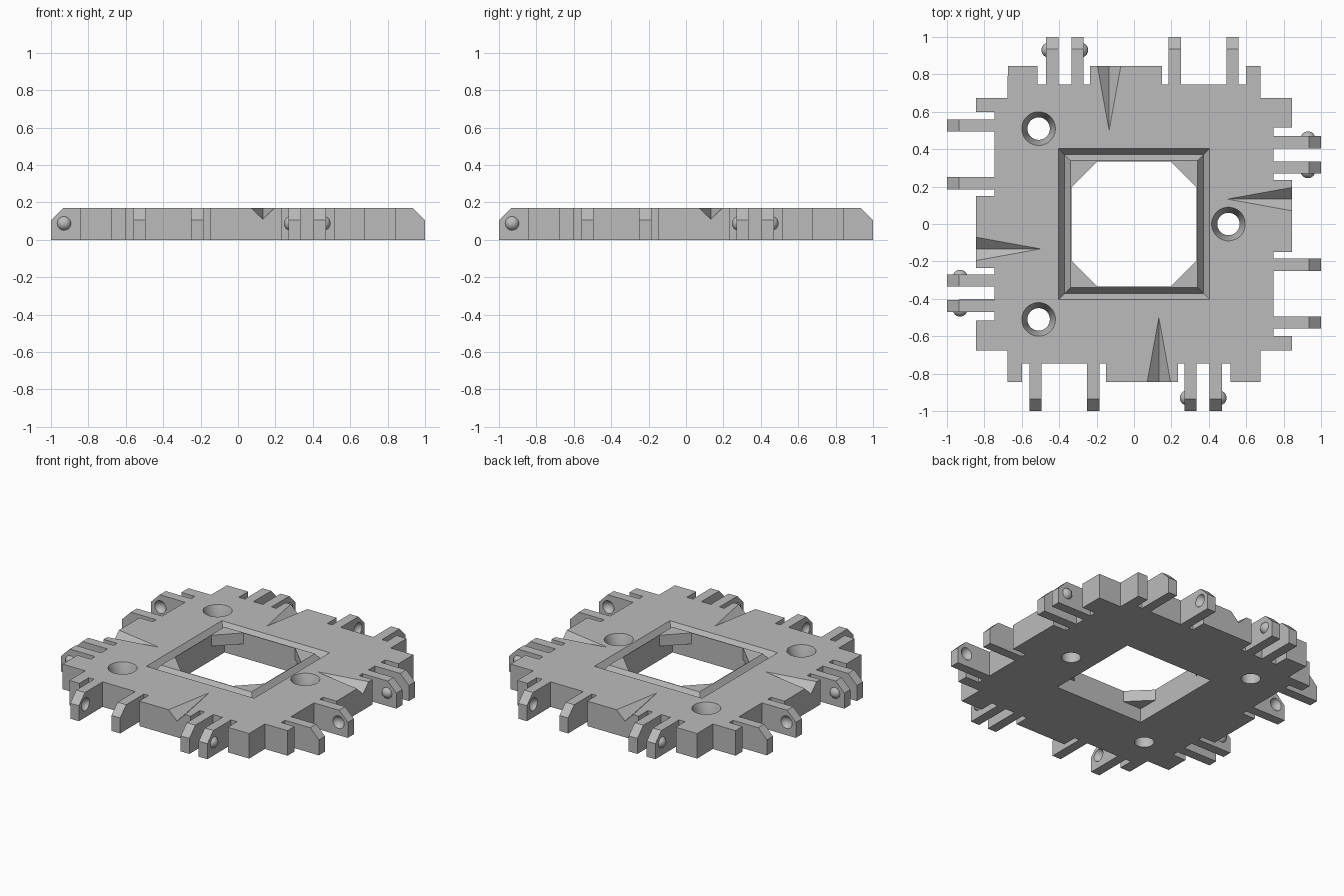
import bpy, bmesh
from math import pi, cos, sin
from mathutils import Matrix, Vector

TOP = 0.17
EDGE = 0.845     # outer face of the plate
CORE = 0.745     # bottom of the edge notches
CORNER = 0.675   # cut-out corner
HOLE = 0.335     # half width of the central opening

if "Cube" in bpy.data.objects:
    bpy.data.objects.remove(bpy.data.objects["Cube"])

grey = bpy.data.materials.new("plain grey")
grey.use_nodes = True
grey.diffuse_color = (0.5, 0.5, 0.5, 1)
grey.node_tree.nodes["Principled BSDF"].inputs["Base Color"].default_value = (0.5, 0.5, 0.5, 1)


def finish(name, bm):
    bmesh.ops.recalc_face_normals(bm, faces=bm.faces)
    mesh = bpy.data.meshes.new(name)
    bm.to_mesh(mesh)
    bm.free()
    mesh.materials.append(grey)
    obj = bpy.data.objects.new(name, mesh)
    bpy.context.collection.objects.link(obj)
    return obj


def prism(name, points, direction):
    """Extrude a flat outline along a direction."""
    bm = bmesh.new()
    face = bm.faces.new([bm.verts.new(p) for p in points])
    new = bmesh.ops.extrude_face_region(bm, geom=[face])["geom"]
    bmesh.ops.translate(bm, vec=direction, verts=[v for v in new if isinstance(v, bmesh.types.BMVert)])
    return finish(name, bm)


def lathe(name, profile, sides, centre=(0, 0), closed=False):
    """Turn a (radius, z) profile; a closed profile gives a ring."""
    bm = bmesh.new()
    scale = 2 ** 0.5 if sides == 4 else 1
    angles = [2 * pi * (i + 0.5) / sides for i in range(sides)]
    rings = [[bm.verts.new((centre[0] + r * scale * cos(a), centre[1] + r * scale * sin(a), z))
              for a in angles] for r, z in profile]
    pairs = list(zip(rings, rings[1:]))
    if closed:
        pairs.append((rings[-1], rings[0]))
    else:
        bm.faces.new(rings[0])
        bm.faces.new(rings[-1])
    for low, high in pairs:
        for i in range(sides):
            j = (i + 1) % sides
            bm.faces.new((low[i], low[j], high[j], high[i]))
    return finish(name, bm)


def ball(name, centre, radius):
    bm = bmesh.new()
    bmesh.ops.create_uvsphere(bm, u_segments=24, v_segments=16, radius=radius,
                              matrix=Matrix.Translation(centre))
    for f in bm.faces:
        f.smooth = True
    return finish(name, bm)


def cut(obj, cutter):
    """Subtract the cutter, bake the result and delete the cutter."""
    cutter.hide_render = True
    mod = obj.modifiers.new("cut", "BOOLEAN")
    mod.operation, mod.solver, mod.object = "DIFFERENCE", "EXACT", cutter
    graph = bpy.context.evaluated_depsgraph_get()
    graph.update()
    mesh = bpy.data.meshes.new_from_object(obj.evaluated_get(graph))
    obj.modifiers.clear()
    obj.data = mesh
    bpy.data.objects.remove(cutter)


def turn(obj, quarter):
    obj.data.transform(Matrix.Rotation(quarter * pi / 2, 4, "Z"))
    return obj


# Plate outline: one notched side, repeated around the square
side = [(-CORNER, -CORNER), (-CORNER, -EDGE)]
for start, end in ((-0.60, -0.15), (0.235, 0.515)):
    side += [(start, -EDGE), (start, -CORE), (end, -CORE), (end, -EDGE)]
side.append((CORNER, -EDGE))
outline = []
for q in range(4):
    spin = Matrix.Rotation(q * pi / 2, 3, "Z")
    outline += [spin @ Vector((x, y, 0)) for x, y in side]
plate = prism("plate", outline, (0, 0, TOP))

# Central opening and the V groove around it
cut(plate, lathe("opening_cutter", [(HOLE, -0.1), (HOLE, 0.3)], 4))
slope = 0.05 / 0.0325
high = 0.01
cut(plate, lathe("groove_cutter", [(0.3725, TOP - 0.05), (0.405, TOP), (0.405, TOP + high),
                                   (0.34, TOP + high), (0.34, TOP)], 4, closed=True))

# Countersunk screw holes
for centre in ((-0.51, 0.51), (-0.51, -0.51), (0.505, 0.0)):
    cut(plate, lathe("screw_cutter", [(0.06, -0.1), (0.06, 0.08), (0.09, TOP), (0.09, 0.3)], 32, centre))

# Tapered V notches running in from each side
for q in range(4):
    bm = bmesh.new()
    for p in ((0.133, -0.155, 0.23), (-0.002, -0.9, 0.23), (0.268, -0.9, 0.23), (0.133, -0.9, 0.1004)):
        bm.verts.new(p)
    bmesh.ops.convex_hull(bm, input=bm.verts)
    cut(plate, turn(finish("notch_cutter", bm), q))

# Clip arms, snap balls and corner gussets on every side
for q, place in enumerate(("front", "left", "back", "right")):
    for kind, x, face in (("socket", -0.56, 1), ("socket", -0.25, -1), ("ball", 0.27, -1), ("ball", 0.405, 1)):
        profile = [(-CORE, 0), (-1, 0), (-1, 0.105), (-0.935, TOP), (-CORE, TOP)]
        arm = prism(f"{place}_{kind}_arm", [(x, y, z) for y, z in profile], (0.065, 0, 0))
        surface = x + (0.065 if face > 0 else 0)
        if kind == "socket":
            cut(arm, ball("socket_cutter", (surface + face * 0.015, -0.93, 0.088), 0.045))
        else:
            turn(ball(f"{place}_snap_ball", (surface - face * 0.015, -0.93, 0.088), 0.04), q)
        turn(arm, q)
    gusset = [(-HOLE, -HOLE, 0.095), (-0.195, -HOLE, 0.095), (-HOLE, -0.195, 0.095)]
    turn(prism(f"{place}_corner_gusset", gusset, (0, 0, TOP - 0.095)), q)

# Smooth the round cuts, keep hard edges
for obj in bpy.context.collection.objects:
    obj.select_set(obj.type == "MESH")
bpy.context.view_layer.objects.active = plate
bpy.ops.object.shade_smooth_by_angle(angle=pi / 9)
